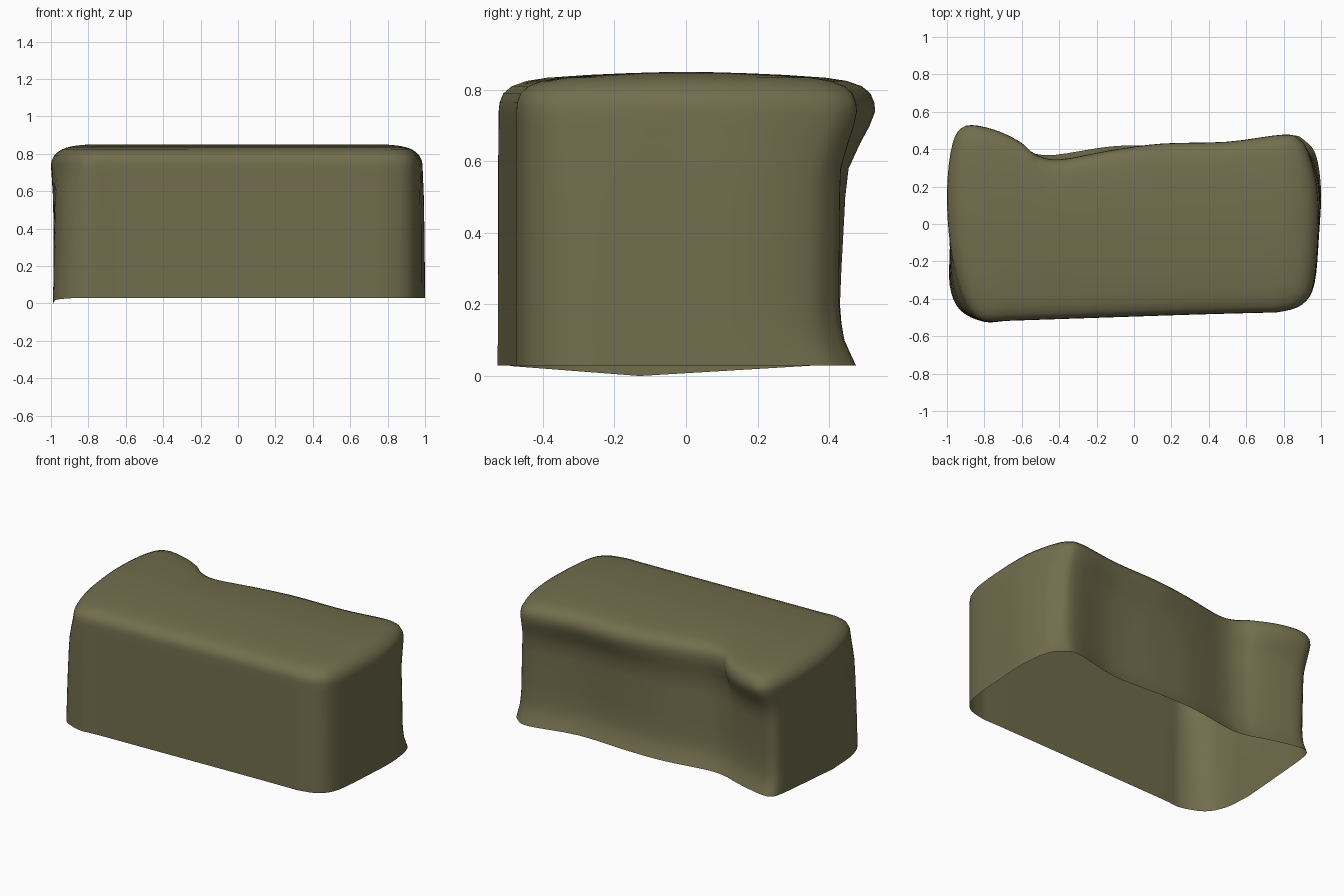
import bpy, bmesh
from mathutils import Vector

if "Cube" in bpy.data.objects:
    bpy.data.objects.remove(bpy.data.objects["Cube"])

# Outline control points, anticlockwise from the front left: upper rim and bottom edge
UPPER = [(-.8, -.52), (-.66, -.517), (-.3, -.505), (.3, -.485), (.66, -.475), (.78, -.47),
         (.9, -.43), (.96, -.32), (.985, -.05), (.98, .18), (.94, .36), (.89, .45), (.8, .478),
         (.5, .44), (.15, .43), (-.12, .395), (-.4, .345), (-.53, .375), (-.61, .44),
         (-.75, .505), (-.9, .525), (-.97, .43), (-1, .18), (-.985, -.1), (-.94, -.32), (-.88, -.46)]
LOWER = [(-.8, -.523), (-.66, -.517), (-.3, -.505), (.3, -.485), (.66, -.475), (.78, -.47),
         (.9, -.43), (.965, -.32), (.99, -.05), (1, .18), (.975, .36), (.92, .44), (.82, .475),
         (.5, .41), (.15, .42), (-.12, .415), (-.42, .37), (-.55, .38), (-.64, .41),
         (-.78, .45), (-.92, .47), (-.97, .4), (-.98, .18), (-.985, -.13), (-.985, -.33), (-.93, -.46)]


def smooth_loop(pts, steps=4):
    """Closed Catmull-Rom resampling of a control loop."""
    p = [Vector(q) for q in pts]
    n, out = len(p), []
    for i in range(n):
        a, b, c, d = p[i - 1], p[i], p[(i + 1) % n], p[(i + 2) % n]
        for k in range(steps):
            t = k / steps
            out.append(.5 * (2 * b + (c - a) * t + (2 * a - 5 * b + 4 * c - d) * t * t
                             + (3 * b - a - 3 * c + d) * t ** 3))
    return out


upper, lower = smooth_loop(UPPER), smooth_loop(LOWER)
bm = bmesh.new()
rings = []

# Walls: (height, blend towards upper outline, pinch of the back wall)
for z, t, pinch in [(.03, 0, 0), (.06, .02, .014), (.1, .05, .032), (.15, .08, .042), (.2, .1, .047),
                    (.3, .17, .047), (.4, .25, .046), (.5, .34, .046), (.58, .45, .043),
                    (.65, .68, .024), (.7, .87, .008), (.74, 1, 0)]:
    ring = []
    for a, b in zip(lower, upper):
        q = a.lerp(b, t)
        q.y -= pinch * min(1, max(0, q.y / .35))
        h = z
        if z < .05 and q.x < -.9:  # bottom edge sags on the left side
            sag = max(0, 1 - abs(q.y + .13) / (.39 if q.y < -.13 else .5))
            h = z - .03 * sag
        ring.append(bm.verts.new((q.x, q.y, h)))
    rings.append(ring)

# Rounded shoulder and domed top: (height, x scale, y scale)
for z, sx, sy in [(.765, .996, .995), (.79, .983, .975), (.81, .963, .93), (.825, .94, .85),
                  (.834, .915, .74), (.842, .88, .52), (.847, .84, .3), (.85, .8, .1)]:
    rings.append([bm.verts.new((q.x * sx, q.y * sy, z)) for q in upper])

for r0, r1 in zip(rings, rings[1:]):
    n = len(r0)
    for i in range(n):
        bm.faces.new((r0[i], r0[(i + 1) % n], r1[(i + 1) % n], r1[i]))
bm.faces.new(rings[-1])
bmesh.ops.triangulate(bm, faces=[f for f in bm.faces if len(f.verts) > 4])
for f in bm.faces:
    f.smooth = True

# Open-bottomed block cover
mesh = bpy.data.meshes.new("block_cover")
bm.to_mesh(mesh)
bm.free()
cover = bpy.data.objects.new("block_cover", mesh)
bpy.context.collection.objects.link(cover)
mat = bpy.data.materials.new("olive")
mat.diffuse_color = (.17, .155, .075, 1)
mat.use_nodes = True
mat.node_tree.nodes["Principled BSDF"].inputs["Base Color"].default_value = mat.diffuse_color
mesh.materials.append(mat)
